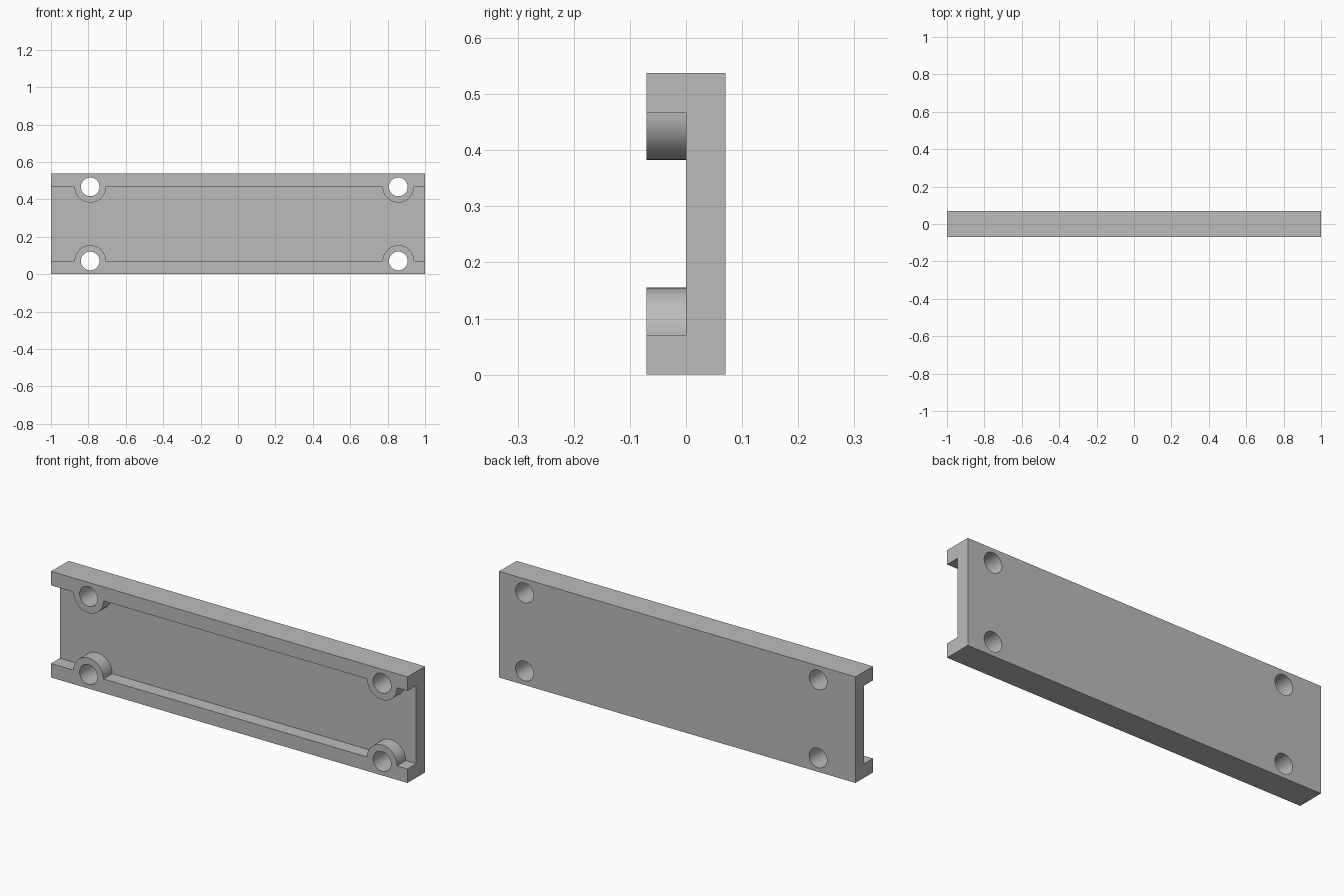
import bpy, bmesh, math

if "Cube" in bpy.data.objects:
    bpy.data.objects.remove(bpy.data.objects["Cube"])

H = 0.538            # plate height
D = 0.07             # half depth
RAIL = 0.071         # rail height, also the hole inset from the edge
BOSS_R, HOLE_R = 0.084, 0.05
HOLE_X = (-0.79, 0.857)

grey = bpy.data.materials.new("grey plastic")
grey.diffuse_color = (0.5, 0.5, 0.5, 1)
grey.use_nodes = True
grey.node_tree.nodes["Principled BSDF"].inputs["Base Color"].default_value = grey.diffuse_color


def extrude_profile(name, points, y0, y1):
    """Solid made from an x-z outline pushed from y0 to y1."""
    bm = bmesh.new()
    face = bm.faces.new([bm.verts.new((x, y0, z)) for x, z in points])
    out = bmesh.ops.extrude_face_region(bm, geom=[face])
    moved = [v for v in out["geom"] if isinstance(v, bmesh.types.BMVert)]
    bmesh.ops.translate(bm, verts=moved, vec=(0, y1 - y0, 0))
    bmesh.ops.recalc_face_normals(bm, faces=bm.faces)
    mesh = bpy.data.meshes.new(name)
    bm.to_mesh(mesh)
    bm.free()
    mesh.materials.append(grey)
    obj = bpy.data.objects.new(name, mesh)
    bpy.context.collection.objects.link(obj)
    return obj


def arc(cx, cz, r, a0, a1, n):
    return [(cx + r * math.cos(a0 + (a1 - a0) * i / n),
             cz + r * math.sin(a0 + (a1 - a0) * i / n)) for i in range(n + 1)]


# Full block
plate = extrude_profile("mounting_plate", [(-1, 0), (1, 0), (1, H), (-1, H)], -D, D)

# Channel outline: straight rails interrupted by half-round bosses
lower = [(-1.1, RAIL)]
for x in HOLE_X:
    lower += arc(x, RAIL, BOSS_R, math.pi, 0, 32)
lower.append((1.1, RAIL))
upper = [(x, H - z) for x, z in reversed(lower)]
cutters = [extrude_profile("channel_cutter", lower + upper, -D - 0.1, 0)]

# Four screw holes
for x in HOLE_X:
    for z in (RAIL, H - RAIL):
        circle = arc(x, z, HOLE_R, 0, 2 * math.pi, 48)[:-1]
        cutters.append(extrude_profile("hole_cutter", circle, -0.2, 0.2))

# Cut the block, then drop the cutters
bpy.context.view_layer.objects.active = plate
plate.select_set(True)
for c in cutters:
    mod = plate.modifiers.new("cut", "BOOLEAN")
    mod.operation, mod.solver, mod.object = "DIFFERENCE", "EXACT", c
    bpy.ops.object.modifier_apply(modifier=mod.name)
for c in cutters:
    bpy.data.objects.remove(c)

bpy.ops.object.shade_smooth_by_angle(angle=math.radians(30))
